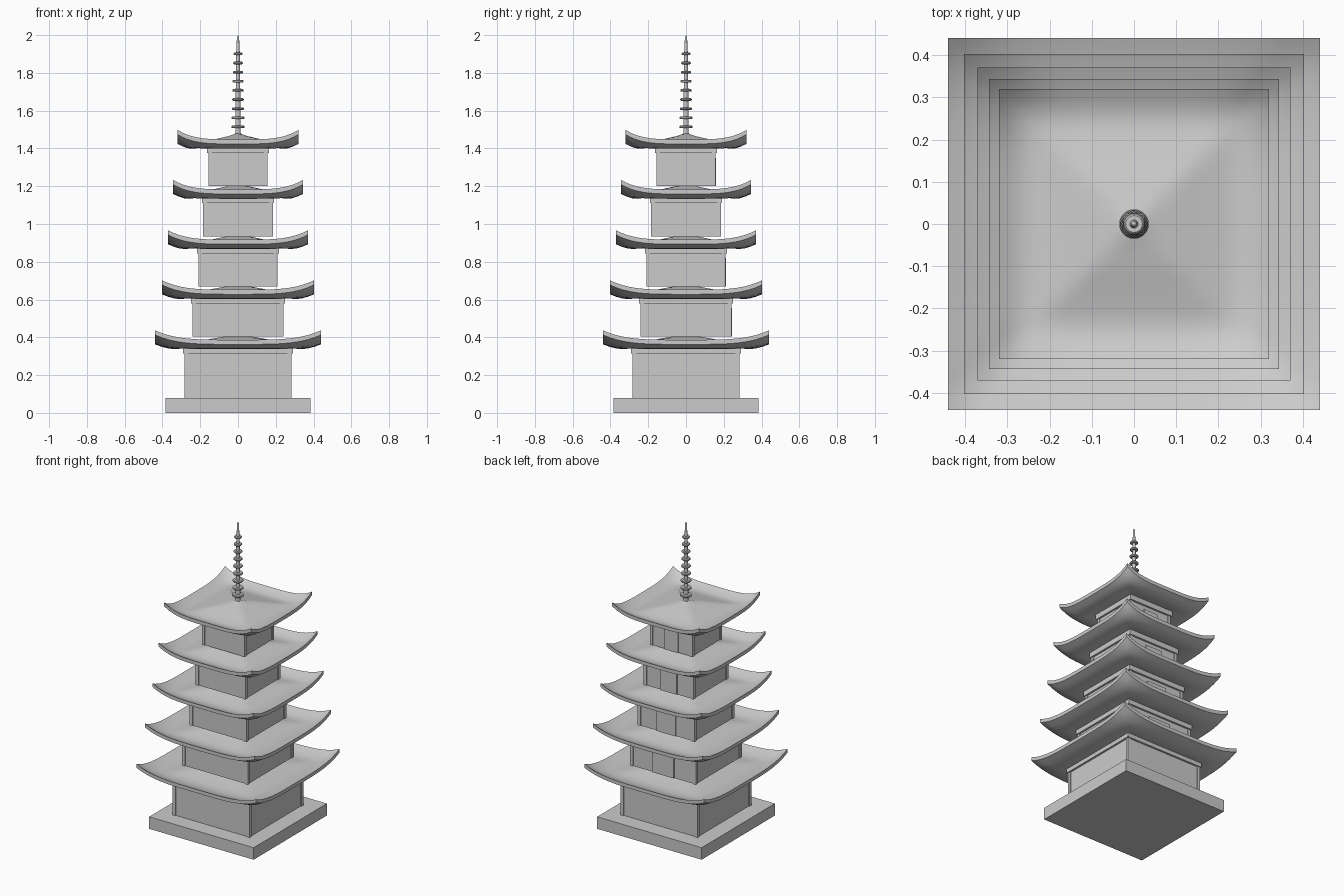
import bpy, bmesh, math

if "Cube" in bpy.data.objects:
    bpy.data.objects.remove(bpy.data.objects["Cube"])


def box(name, x, y, z, sx, sy, sz):
    bpy.ops.mesh.primitive_cube_add(size=1, location=(x, y, z))
    ob = bpy.context.object
    ob.name = name
    ob.scale = (sx, sy, sz)
    bpy.ops.object.transform_apply(location=False, rotation=False, scale=True)
    return ob


def finish(bm, name, angle):
    me = bpy.data.meshes.new(name)
    bmesh.ops.recalc_face_normals(bm, faces=bm.faces)
    bm.to_mesh(me)
    bm.free()
    ob = bpy.data.objects.new(name, me)
    bpy.context.collection.objects.link(ob)
    bpy.ops.object.select_all(action='DESELECT')
    ob.select_set(True)
    bpy.context.view_layer.objects.active = ob
    bpy.ops.object.shade_smooth_by_angle(angle=math.radians(angle))
    return ob


# Roof slope from the centre (r = 0) to the upturned eave (r = 1)
SLOPE = [(0, .088), (.12, .071), (.3, .058), (.5, .041), (.68, .028),
         (.78, .0245), (.88, .032), (1, .051)]


def slope(r):
    for (a, za), (b, zb) in zip(SLOPE, SLOPE[1:]):
        if r <= b:
            return za + (zb - za) * (r - a) / (b - a)
    return SLOPE[-1][1]


def roof(name, half, z0):
    n = 24
    thick = .024
    bm = bmesh.new()
    grid = []
    for i in range(n + 1):
        row = []
        for j in range(n + 1):
            u, v = 2 * i / n - 1, 2 * j / n - 1
            z = slope(max(abs(u), abs(v))) + .05 * abs(u * v) ** 4
            row.append(bm.verts.new((u * half, v * half, z0 + z)))
        grid.append(row)
    for i in range(n):
        for j in range(n):
            bm.faces.new((grid[i][j], grid[i + 1][j],
                          grid[i + 1][j + 1], grid[i][j + 1]))
    # extrude downwards for thickness
    geo = bmesh.ops.extrude_face_region(bm, geom=bm.faces[:], use_keep_orig=True)
    low = [g for g in geo['geom'] if isinstance(g, bmesh.types.BMVert)]
    bmesh.ops.translate(bm, verts=low, vec=(0, 0, -thick))
    return finish(bm, name, 40)


# Plinth
box("plinth", 0, 0, .04, .77, .77, .08)

# Storeys: wall half width, wall bottom, roof half width, roof underside
STOREYS = [(.283, .08, .44, .336), (.242, .405, .403, .601),
           (.210, .67, .371, .866), (.184, .935, .344, 1.132),
           (.157, 1.20, .32, 1.397)]
for k, (h, zb, rh, zr) in enumerate(STOREYS, 1):
    top = zr + .015
    inner = h - .006
    box(f"wall_{k}", 0, 0, (zb + top) / 2, 2 * inner, 2 * inner, top - zb)
    # corner posts
    for sx in (-1, 1):
        for sy in (-1, 1):
            box(f"post_{k}", sx * (h - .01), sy * (h - .01), (zb + top) / 2,
                .02, .02, top - zb)
    # beam slab under the eaves
    box(f"eave_beam_{k}", 0, 0, zr - .004, 2 * h + .014, 2 * h + .014, .034)
    # raised panel on the back wall of upper storeys
    if k > 1:
        box(f"back_panel_{k}", 0, inner, zb + .075, h * .66, .014, .15)
    roof(f"roof_{k}", rh, zr)

# Spire: tapered rod with nine rings, turned around the z axis
profile = [(0, 1.46), (.015, 1.46)]
for i in range(9):
    z = 1.514 + i * .0483
    R = .035 - i * .0014
    rod = .014 - i * .0005
    profile += [(rod, z - .007), (R - .004, z - .007), (R, z - .003),
                (R, z + .003), (R - .004, z + .007), (rod, z + .007)]
profile += [(.008, 1.93), (.006, 1.99), (0, 2.0)]
bm = bmesh.new()
vs = [bm.verts.new((r, 0, z)) for r, z in profile]
es = [bm.edges.new(p) for p in zip(vs, vs[1:])]
bmesh.ops.spin(bm, geom=vs + es, cent=(0, 0, 0), axis=(0, 0, 1),
               angle=math.tau, steps=24, use_merge=True)
bmesh.ops.remove_doubles(bm, verts=bm.verts[:], dist=1e-5)
finish(bm, "spire", 35)
